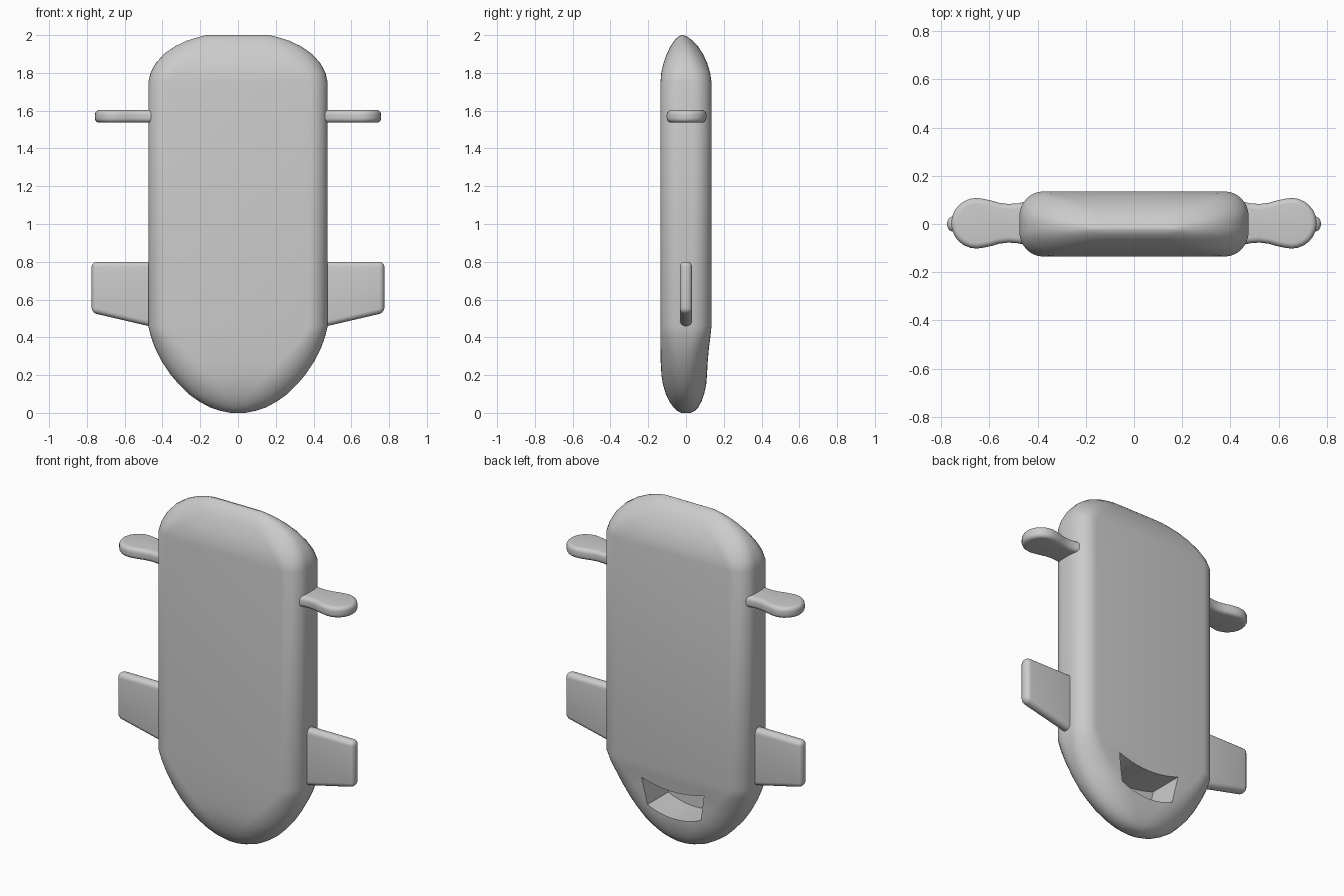
import bpy, bmesh, math
from mathutils import Vector

if "Cube" in bpy.data.objects:
    bpy.data.objects.remove(bpy.data.objects["Cube"])


def finish(bm, name):
    bmesh.ops.recalc_face_normals(bm, faces=bm.faces)
    mesh = bpy.data.meshes.new(name)
    bm.to_mesh(mesh)
    bm.free()
    ob = bpy.data.objects.new(name, mesh)
    bpy.context.collection.objects.link(ob)
    return ob


def bake(ob, angle=35):
    bpy.ops.object.select_all(action='DESELECT')
    ob.select_set(True)
    bpy.context.view_layer.objects.active = ob
    for m in list(ob.modifiers):
        bpy.ops.object.modifier_apply(modifier=m.name)
    bpy.ops.object.shade_smooth_by_angle(angle=math.radians(angle))


def prism(name, outline, depth):
    """Extrude a closed 3D outline along the depth vector."""
    bm = bmesh.new()
    face = bm.faces.new([bm.verts.new(p) for p in outline])
    new = bmesh.ops.extrude_face_region(bm, geom=[face])['geom']
    bmesh.ops.translate(bm, vec=Vector(depth),
                        verts=[v for v in new if isinstance(v, bmesh.types.BMVert)])
    return finish(bm, name)


def section(z, w, yf, yb, rx, k, n=8):
    """Rounded rectangle with elliptical corners, at height z."""
    c, d = (yf + yb) / 2, (yb - yf) / 2
    ry = d * k
    pts = []
    for q, (sx, sy) in enumerate([(1, 1), (-1, 1), (-1, -1), (1, -1)]):
        for i in range(n + 1):
            a = math.pi / 2 * (q + i / n)
            pts.append((sx * (w - rx) + rx * math.cos(a),
                        c + sy * (d - ry) + ry * math.sin(a), z))
    return pts


# body: height, half width, front y, back y, corner radius, corner roundness
stations = [
    (0.000, 0.04, -0.025, 0.025, 0.035, 0.95),
    (0.010, 0.09, -0.045, 0.045, 0.08, 0.95),
    (0.030, 0.15, -0.067, 0.065, 0.13, 0.95),
    (0.060, 0.205, -0.088, 0.082, 0.17, 0.95),
    (0.100, 0.262, -0.107, 0.096, 0.20, 0.95),
    (0.150, 0.312, -0.122, 0.107, 0.21, 0.94),
    (0.200, 0.355, -0.130, 0.111, 0.20, 0.92),
    (0.270, 0.402, -0.134, 0.115, 0.18, 0.90),
    (0.340, 0.438, -0.135, 0.121, 0.15, 0.86),
    (0.400, 0.460, -0.135, 0.129, 0.12, 0.80),
    (0.460, 0.475, -0.135, 0.135, 0.10, 0.75),
    (1.750, 0.475, -0.135, 0.135, 0.10, 0.75),
    (1.800, 0.463, -0.131, 0.128, 0.12, 0.80),
    (1.850, 0.437, -0.120, 0.113, 0.15, 0.86),
    (1.900, 0.392, -0.102, 0.090, 0.17, 0.90),
    (1.940, 0.335, -0.083, 0.064, 0.17, 0.93),
    (1.970, 0.272, -0.063, 0.036, 0.14, 0.95),
    (1.990, 0.208, -0.043, 0.010, 0.08, 0.95),
    (2.000, 0.165, -0.025, -0.015, 0.02, 0.95),
]
bm = bmesh.new()
rings = [[bm.verts.new(p) for p in section(*s)] for s in stations]
for a, b in zip(rings, rings[1:]):
    for i in range(len(a)):
        j = (i + 1) % len(a)
        bm.faces.new((a[i], a[j], b[j], b[i]))
bm.faces.new(rings[0][::-1])
bm.faces.new(rings[-1])
body = finish(bm, "body")

# curved grip slot cut into the lower back
steps = [-1 + i / 5 for i in range(11)]
top = [(0.205 * t, -0.085, 0.335 + 0.035 * t * t) for t in steps]
low = [(0.175 * t, -0.085, 0.17 + 0.04 * t * t) for t in reversed(steps)]
cutter = prism("slot_cutter", top + low, (0, 0.4, 0))
cutter.hide_render = True
cut = body.modifiers.new("slot", 'BOOLEAN')
cut.operation = 'DIFFERENCE'
cut.solver = 'EXACT'
cut.object = cutter
bake(body, 38)
bpy.data.objects.remove(cutter, do_unlink=True)

# paddle and fin outlines for the right side
neck = [(0.42, 0.098), (0.45, 0.090), (0.48, 0.083), (0.52, 0.080), (0.56, 0.085), (0.59, 0.094)]
tip = [(0.653 + 0.105 * math.cos(math.radians(a)), 0.105 * math.sin(math.radians(a)))
       for a in range(105, -106, -15)]
paddle = neck + tip + [(x, -y) for x, y in reversed(neck)]
fin = [(0.40, 0.80), (0.775, 0.80), (0.775, 0.53), (0.40, 0.443)]

for side, s in (("left", -1), ("right", 1)):
    parts = [
        prism(f"{side}_paddle", [(s * x, y + 0.003, 1.537) for x, y in paddle], (0, 0, 0.066)),
        prism(f"{side}_fin", [(s * x, -0.032, z) for x, z in fin], (0, 0.064, 0)),
    ]
    for ob in parts:
        bev = ob.modifiers.new("round", 'BEVEL')
        bev.width = 0.028
        bev.segments = 5
        bev.limit_method = 'ANGLE'
        bev.angle_limit = math.radians(40)
        bake(ob)
